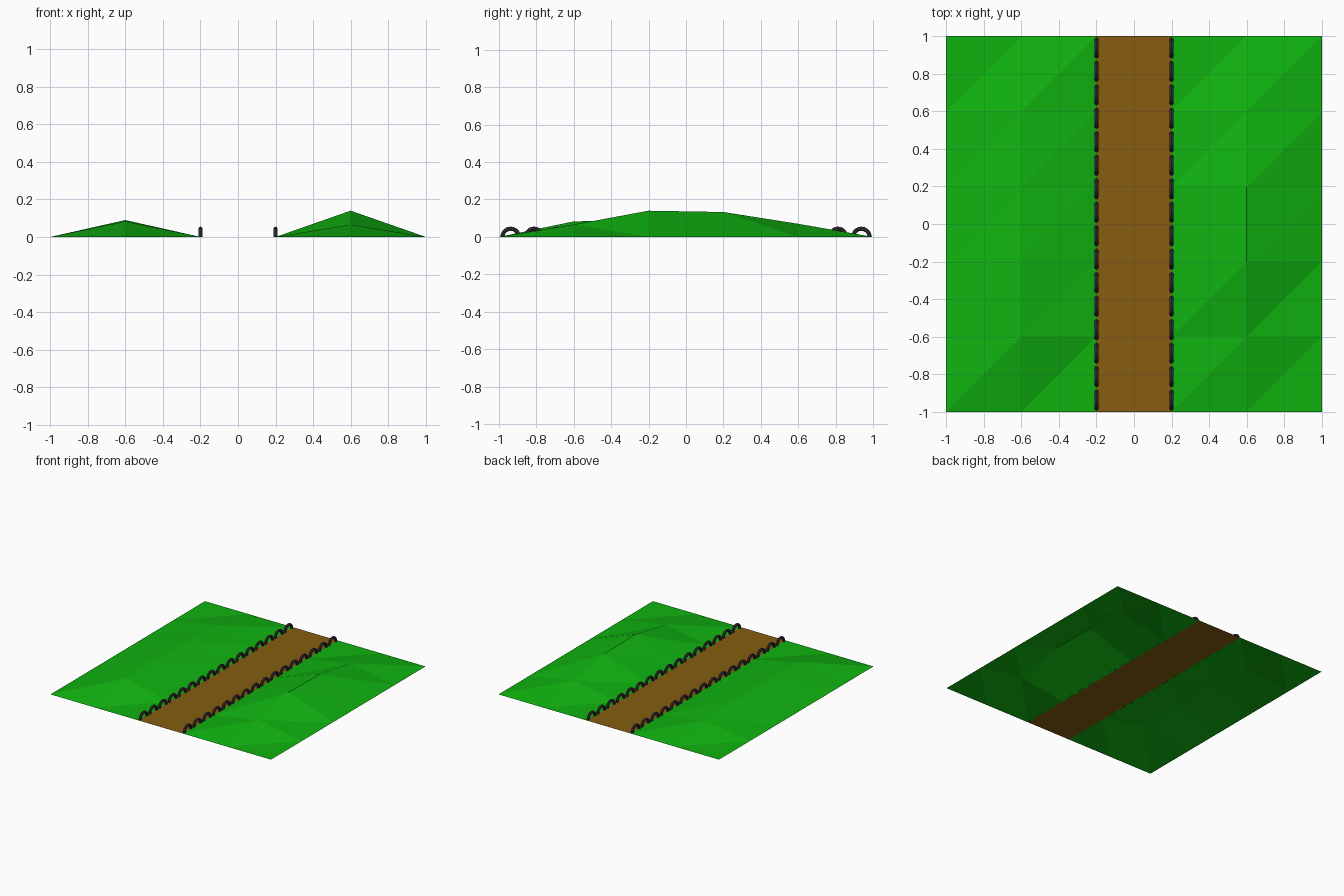
import bpy
import math
from mathutils import Vector

cube = bpy.data.objects.get("Cube")
if cube:
    bpy.data.objects.remove(cube, do_unlink=True)


def make_material(name, colour):
    mat = bpy.data.materials.new(name)
    mat.use_nodes = True
    mat.diffuse_color = (*colour, 1)
    bsdf = next(n for n in mat.node_tree.nodes if n.type == 'BSDF_PRINCIPLED')
    bsdf.inputs["Base Color"].default_value = (*colour, 1)
    return mat


def make_object(name, verts, faces, mat):
    mesh = bpy.data.meshes.new(name)
    mesh.from_pydata(verts, [], faces)
    mesh.materials.append(mat)
    obj = bpy.data.objects.new(name, mesh)
    bpy.context.collection.objects.link(obj)
    return obj


grass = make_material("grass_green", (0.005, 0.45, 0.005))
dirt = make_material("dirt_brown", (0.24, 0.11, 0.005))
rubber = make_material("dark_rubber", (0.045, 0.036, 0.045))

CELL = 0.4
HALF_ROAD = 0.2


def hill_strip(name, start_x, ridge):
    """Low-poly ground two cells wide, with a ridge down its middle."""
    heights = [0, *ridge, 0]
    verts = []
    for row, height in enumerate(heights):
        y = -1 + row * CELL
        for col in range(3):
            verts.append((start_x + col * CELL, y, height if col == 1 else 0))
    faces = []
    for row in range(len(heights) - 1):
        for col in range(2):
            a = row * 3 + col
            b, c, d = a + 1, a + 4, a + 3
            faces += [(a, b, c), (a, c, d)]
    return make_object(name, verts, faces, grass)


# Hills on both sides, ridge heights from front to back
hill_strip("left_hill", HALF_ROAD, (0.066, 0.14, 0.133, 0.07))
hill_strip("right_hill", -1, (0.083, 0.09, 0.08, 0.06))

# Flat road between them
make_object("road", [(-HALF_ROAD, -1, 0), (HALF_ROAD, -1, 0),
                     (HALF_ROAD, 1, 0), (-HALF_ROAD, 1, 0)],
            [(0, 1, 2, 3)], dirt)


def tyre_row(name, x, count=16, arc=10, ring=8, major=0.044, minor=0.011):
    """A row of half-buried tyres along the road edge."""
    verts, faces = [], []
    pitch = 2 / count
    for k in range(count):
        base = len(verts)
        centre = Vector((x, -1 + (k + 0.5) * pitch, 0))
        for i in range(arc + 1):
            u = math.pi * i / arc
            for j in range(ring):
                v = math.tau * j / ring
                r = major + minor * math.cos(v)
                verts.append(centre + Vector((minor * math.sin(v),
                                              r * math.cos(u),
                                              r * math.sin(u))))
        for i in range(arc):
            for j in range(ring):
                n = (j + 1) % ring
                a, b = base + i * ring, base + (i + 1) * ring
                faces.append((a + j, a + n, b + n, b + j))
    return make_object(name, verts, faces, rubber)


# Tyre barriers on both road edges
tyre_row("left_tyre_barrier", HALF_ROAD)
tyre_row("right_tyre_barrier", -HALF_ROAD)
